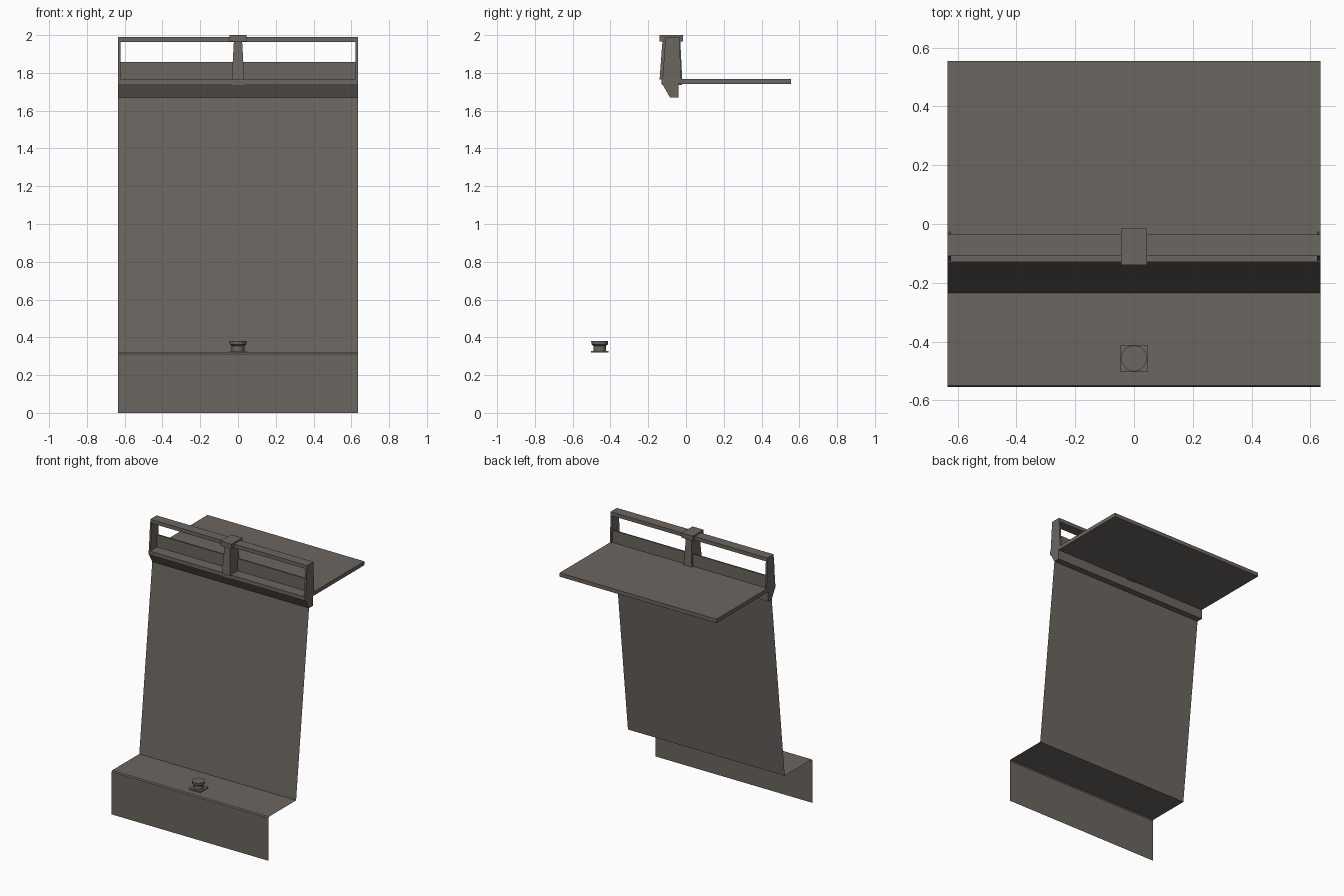
import bpy, math

if "Cube" in bpy.data.objects:
    bpy.data.objects.remove(bpy.data.objects["Cube"])

stone = bpy.data.materials.new("grey_brown_stone")
stone.diffuse_color = (0.148, 0.132, 0.117, 1)
stone.use_nodes = True
stone.node_tree.nodes["Principled BSDF"].inputs["Base Color"].default_value = stone.diffuse_color
W = 0.635


def add(name, verts, faces):
    me = bpy.data.meshes.new(name)
    me.from_pydata(verts, [], faces)
    me.materials.append(stone)
    ob = bpy.data.objects.new(name, me)
    bpy.context.collection.objects.link(ob)
    return ob


def prism(name, profile, x0, x1):
    """Extrude a clockwise-agnostic (y, z) outline along x."""
    n = len(profile)
    verts = [(x, y, z) for x in (x0, x1) for y, z in profile]
    faces = [(i, (i + 1) % n, n + (i + 1) % n, n + i) for i in range(n)]
    faces += [tuple(range(n))[::-1], tuple(range(n, 2 * n))]
    area = sum(profile[i][0] * profile[(i + 1) % n][1]
               - profile[(i + 1) % n][0] * profile[i][1] for i in range(n))
    if area < 0:
        faces = [f[::-1] for f in faces]
    # outlines running counter-clockwise seen from +x need flipped sides
    ob = add(name, verts, faces)
    import bmesh
    bm = bmesh.new()
    bm.from_mesh(ob.data)
    bmesh.ops.recalc_face_normals(bm, faces=bm.faces)
    bm.to_mesh(ob.data)
    bm.free()
    return ob


def frustum(name, z0, z1, b, t):
    """Four-sided block; b and t are (x0, x1, y0, y1) at bottom and top."""
    verts = []
    for z, (x0, x1, y0, y1) in ((z0, b), (z1, t)):
        verts += [(x0, y0, z), (x1, y0, z), (x1, y1, z), (x0, y1, z)]
    faces = [(3, 2, 1, 0), (4, 5, 6, 7)]
    faces += [(i, (i + 1) % 4, 4 + (i + 1) % 4, 4 + i) for i in range(4)]
    return add(name, verts, faces)


def box(name, x0, x1, y0, y1, z0, z1):
    return frustum(name, z0, z1, (x0, x1, y0, y1), (x0, x1, y0, y1))


# Thin open sheet: front riser, small bevel, step and leaning wall
path = [(-0.555, 0), (-0.555, 0.312), (-0.549, 0.32), (-0.235, 0.32), (-0.085, 1.67)]
verts = [p for y, z in path for p in ((-W, y, z), (W, y, z))]
add("step_and_wall", verts, [(2 * i, 2 * i + 1, 2 * i + 3, 2 * i + 2) for i in range(4)])

# Cornice under the deck, with undercut front
prism("cornice", [(-0.085, 1.67), (-0.04, 1.67), (-0.04, 1.75), (-0.125, 1.75), (-0.125, 1.74)], -W, W)
# Deck slab
box("deck", -W, W, -0.13, 0.555, 1.74, 1.768)

# Parapet: back board, top rail, end and middle posts
box("back_board", -W + 0.005, W - 0.005, -0.048, -0.037, 1.76, 1.857)
box("top_rail", -W, W, -0.108, -0.035, 1.963, 1.99)
for s, side in ((-1, "left"), (1, "right")):
    xs = sorted((s * (W - 0.013), s * W))
    frustum(side + "_end_post", 1.76, 1.97, (*xs, -0.125, -0.025), (*xs, -0.11, -0.035))
frustum("middle_post", 1.735, 1.966, (-0.033, 0.033, -0.128, -0.02), (-0.021, 0.021, -0.115, -0.035))
frustum("middle_post_front", 1.765, 1.966, (-0.033, 0.033, -0.14, -0.02), (-0.022, 0.022, -0.125, -0.03))
box("post_cap", -0.045, 0.045, -0.14, -0.015, 1.965, 2.0)

# Small pedestal cap on the step
box("knob_base", -0.046, 0.046, -0.503, -0.411, 0.32, 0.328)
N = 12
rings = [(0.034, 0.328), (0.034, 0.355), (0.043, 0.362), (0.045, 0.38)]
kv = [(r * math.cos(2 * math.pi * i / N), -0.457 + r * math.sin(2 * math.pi * i / N), z)
      for r, z in rings for i in range(N)]
kf = [(k * N + i, k * N + (i + 1) % N, (k + 1) * N + (i + 1) % N, (k + 1) * N + i)
      for k in range(3) for i in range(N)]
kf += [tuple(range(N))[::-1], tuple(range(3 * N, 4 * N))]
add("knob", kv, kf)
